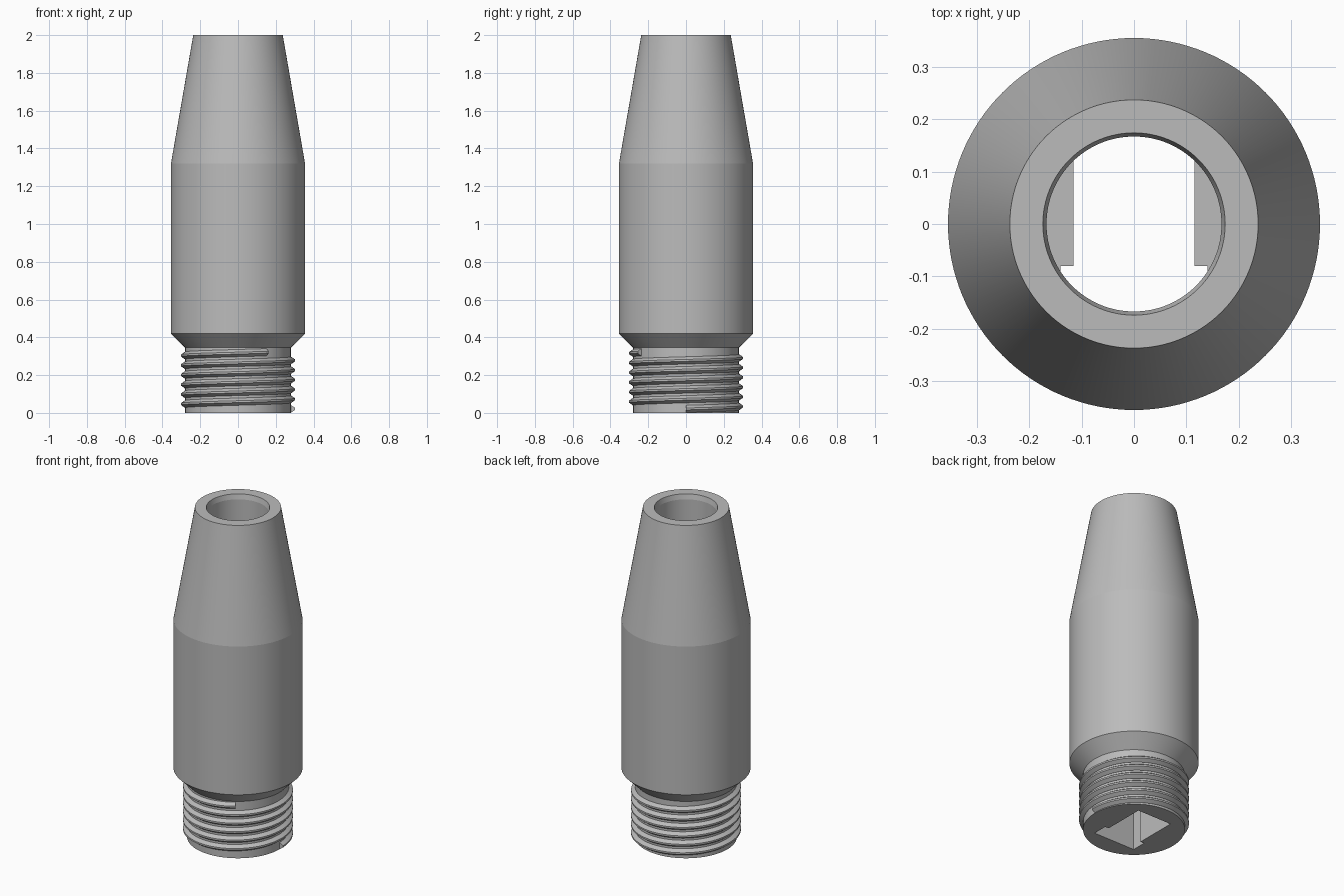
import bpy, bmesh
from math import sin, cos, pi, radians

cube = bpy.data.objects.get("Cube")
if cube:
    bpy.data.objects.remove(cube, do_unlink=True)

steel = bpy.data.materials.new("grey_steel")
steel.use_nodes = True
COLOUR = (0.5, 0.5, 0.5, 1)
steel.diffuse_color = COLOUR
steel.node_tree.nodes["Principled BSDF"].inputs["Base Color"].default_value = COLOUR

SEGMENTS = 128


def finish(bm, name):
    bmesh.ops.recalc_face_normals(bm, faces=bm.faces)
    mesh = bpy.data.meshes.new(name)
    bm.to_mesh(mesh)
    bm.free()
    mesh.materials.append(steel)
    obj = bpy.data.objects.new(name, mesh)
    bpy.context.collection.objects.link(obj)
    return obj


def smooth(obj):
    bpy.ops.object.select_all(action='DESELECT')
    obj.select_set(True)
    bpy.context.view_layer.objects.active = obj
    bpy.ops.object.shade_smooth_by_angle(angle=radians(7))


# Turned body: neck, collar, barrel, taper, muzzle chamfer and blind bore
profile = [(0, 0), (0.28, 0), (0.28, 0.345), (0.355, 0.42), (0.355, 1.32),
           (0.237, 2), (0.174, 2), (0.167, 1.97), (0.167, 0.36), (0, 0.36)]
bm = bmesh.new()
verts = [bm.verts.new((r, 0, z)) for r, z in profile]
edges = [bm.edges.new(pair) for pair in zip(verts, verts[1:])]
bmesh.ops.spin(bm, geom=verts + edges, cent=(0, 0, 0), axis=(0, 0, 1),
               angle=2 * pi, steps=SEGMENTS, use_duplicate=False)
bmesh.ops.remove_doubles(bm, verts=bm.verts, dist=0.0001)
body = finish(bm, "turned_body")

# T-shaped keyway cut up through the base into the bore
half = [(0.115, 0.175), (0.115, -0.08), (0.14, -0.08), (0.14, -0.17)]
outline = half + [(-x, y) for x, y in reversed(half)]
bm = bmesh.new()
face = bm.faces.new([bm.verts.new((x, y, -0.1)) for x, y in outline])
top = bmesh.ops.extrude_face_region(bm, geom=[face])["geom"]
for v in top:
    if isinstance(v, bmesh.types.BMVert):
        v.co.z = 0.39
cutter = finish(bm, "keyway_cutter")
cutter.hide_render = True
cutter.hide_viewport = True
cut = body.modifiers.new("keyway", 'BOOLEAN')
cut.operation = 'DIFFERENCE'
cut.solver = 'EXACT'
cut.object = cutter
bpy.context.view_layer.objects.active = body
bpy.ops.object.modifier_apply(modifier=cut.name)
bpy.data.objects.remove(cutter, do_unlink=True)
smooth(body)

# Helical screw thread with blunt ends
TURNS, PITCH, START = 5.84, 0.0514, 0.021
tooth = [(0.275, -0.02), (0.282, -0.019), (0.302, -0.005),
         (0.302, 0.005), (0.282, 0.019), (0.275, 0.02)]
bm = bmesh.new()
rings = []
steps = int(TURNS * SEGMENTS)
for i in range(steps + 1):
    turn = TURNS * i / steps
    a = 2 * pi * turn
    rings.append([bm.verts.new((r * cos(a), r * sin(a), START + PITCH * turn + dz))
                  for r, dz in tooth])
for low, high in zip(rings, rings[1:]):
    for k in range(len(tooth)):
        n = (k + 1) % len(tooth)
        bm.faces.new((low[k], low[n], high[n], high[k]))
bm.faces.new(rings[0])
bm.faces.new(rings[-1])
smooth(finish(bm, "screw_thread"))
